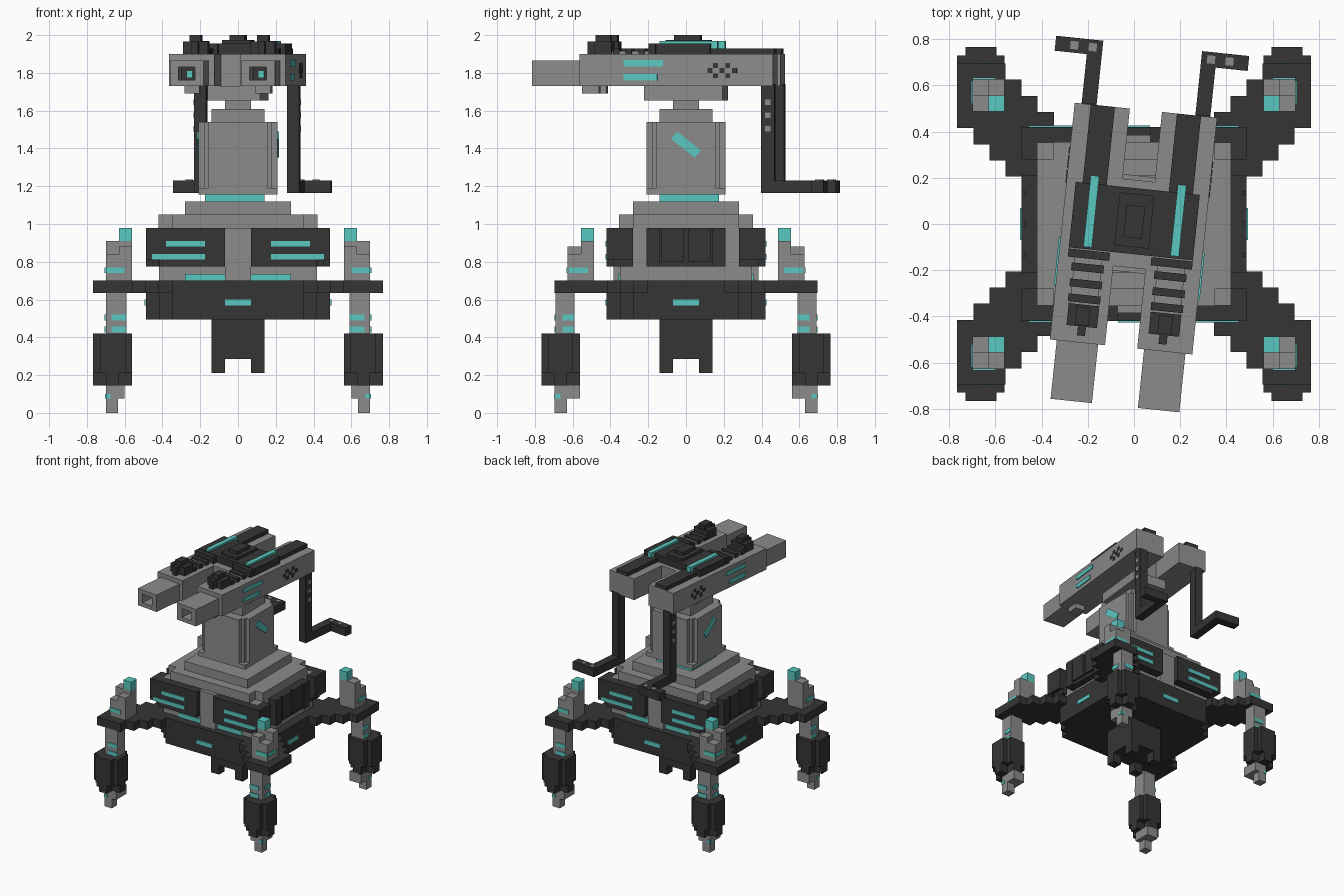
import bpy, bmesh, math
from mathutils import Matrix, Vector


def material(name, col):
    m = bpy.data.materials.new(name)
    m.diffuse_color = (*col, 1)
    return m


GRAY = material("mid gray", (0.26, 0.26, 0.26))
DARK = material("charcoal", (0.036, 0.036, 0.036))
TEAL = material("teal glow", (0.10, 0.58, 0.53))
TURN = Matrix.Rotation(math.radians(-6), 4, 'Z')   # guns are turned slightly
NONE = Matrix.Identity(4)


def blocks(name, mat, boxes, mx=False, my=False, frame=NONE):
    """One object from boxes (x0,x1,y0,y1,z0,z1), optionally mirrored in x / y."""
    bm = bmesh.new()
    for sx in ((1, -1) if mx else (1,)):
        for sy in ((1, -1) if my else (1,)):
            for x0, x1, y0, y1, z0, z1 in boxes:
                c = Vector((sx * (x0 + x1) / 2, sy * (y0 + y1) / 2, (z0 + z1) / 2))
                s = Matrix.Diagonal((x1 - x0, y1 - y0, z1 - z0, 1))
                bmesh.ops.create_cube(bm, size=1, matrix=frame @ Matrix.Translation(c) @ s)
    me = bpy.data.meshes.new(name)
    bm.to_mesh(me)
    bm.free()
    me.materials.append(mat)
    ob = bpy.data.objects.new(name, me)
    bpy.context.collection.objects.link(ob)
    return ob


# ---- legs (four, mirrored) ----
M = dict(mx=True, my=True)
blocks("foot", GRAY, [(.635, .70, .63, .695, 0, .15), (.60, .70, .56, .695, .075, .15)], **M)
blocks("foot_light", TEAL, [(.675, .70, .695, .70, .075, .10),
                            (.70, .705, .665, .69, .075, .10)], **M)
blocks("shin", DARK, [(.56, .767, .60, .73, .21, .42), (.595, .73, .56, .765, .21, .42),
                      (.56, .767, .63, .70, .145, .21), (.63, .70, .56, .765, .145, .21)], **M)
blocks("thigh", GRAY, [(.59, .70, .59, .69, .42, .635)], **M)
bands = []
for z in (.425, .49):
    bands += [(.59, .67, .69, .697, z, z + .032), (.70, .707, .59, .655, z, z + .032)]
blocks("thigh_light", TEAL, bands, **M)
blocks("hip_post", GRAY, [(.56, .70, .487, .627, .70, .84), (.56, .70, .487, .557, .84, .91),
                          (.56, .63, .487, .627, .84, .88)], **M)
blocks("hip_light", TEAL, [(.60, .70, .627, .633, .74, .77), (.70, .706, .52, .62, .74, .77)], **M)
blocks("hip_beacon", TEAL, [(.56, .63, .487, .557, .91, .98)], **M)

# diagonal stepped arms: rows of 0.07 running from hip to body
rows = [(.556, .767), (.487, .767), (.417, .767), (.347, .767),
        (.28, .695), (.28, .625), (.28, .556)]
arm = []
for i, (x0, x1) in enumerate(rows):
    top = .695 - i * .07
    arm.append((x0, x1, top - .07, top, .635, .70))
blocks("leg_arm", DARK, arm, **M)

# ---- base ----
blocks("base_slab", DARK, [(-.487, .487, -.28, .28, .495, .70),
                           (-.417, .417, -.35, .35, .495, .70),
                           (-.35, .35, -.42, .42, .495, .70)])
blocks("base_light_front", TEAL, [(-.07, .07, .42, .427, .568, .60)], my=True)
blocks("base_light_side", TEAL, [(.487, .494, -.07, .07, .568, .60)], mx=True)
blocks("under_column", DARK, [(-.14, .14, -.14, .14, .285, .495)])
blocks("under_column_foot", DARK, [(.07, .14, .07, .14, .21, .285)], **M)

# ---- body ----
blocks("body_core", GRAY, [(-.417, .417, -.35, .35, .70, .98),
                           (-.07, .07, -.385, .385, .70, .98)])
blocks("body_panel", DARK, [(.07, .487, .28, .42, .81, .98), (.07, .417, .28, .42, .775, .81),
                            (.42, .455, .28, .385, .775, .81)], **M)
blocks("body_panel_light", TEAL, [(.175, .38, .42, .427, .88, .91),
                                  (.175, .455, .42, .427, .812, .842)], **M)
blocks("body_foot_light", TEAL, [(.07, .28, .35, .358, .70, .735)], **M)
blocks("side_panel", DARK, [(.417, .47, -.21, .21, .775, .98)], mx=True)
blocks("side_panel_rib", DARK, [(.47, .487, .14, .21, .775, .98), (.47, .487, .01, .13, .80, .98)], **M)
blocks("roof", GRAY, [(-.42, .42, -.28, .28, .98, 1.05), (-.35, .35, -.355, .355, .98, 1.05),
                      (-.28, .28, -.28, .28, 1.05, 1.12)])

# ---- torso ----
blocks("torso_light_ring", TEAL, [(-.175, .14, -.14, .175, 1.12, 1.155)])
blocks("torso", GRAY, [(-.21, .21, -.155, .155, 1.155, 1.54), (-.155, .155, -.21, .21, 1.155, 1.54),
                       (-.18, .18, -.18, .18, 1.155, 1.54), (-.14, .14, -.14, .14, 1.54, 1.61),
                       (-.07, .07, -.07, .07, 1.61, 1.66)])
blocks("torso_corner", GRAY, [(.14, .21, .14, .21, 1.155, 1.19)], **M)
for side in (-1, 1):
    tilt = Matrix.Translation((side * .213, 0, 1.42)) @ Matrix.Rotation(math.radians(-38), 4, 'X')
    blocks("torso_slash_light", TEAL, [(-.004, .004, -.08, .08, -.025, .025)], frame=tilt)

# ---- twin guns, in a turned frame ----
G = dict(mx=True, frame=TURN)
blocks("gun_bracket", GRAY, [(-.14, .14, -.21, .21, 1.655, 1.73),
                             (-.075, .075, -.19, .19, 1.73, 1.90)], frame=TURN)
blocks("gun_body", GRAY, [(.07, .31, -.535, .495, 1.73, 1.90), (.15, .23, -.53, -.44, 1.69, 1.73)], **G)
blocks("barrel", GRAY, [(.10, .145, -.79, -.535, 1.73, 1.865), (.235, .28, -.79, -.535, 1.73, 1.865),
                        (.145, .235, -.79, -.535, 1.73, 1.763), (.145, .235, -.79, -.535, 1.832, 1.865)], **G)
blocks("barrel_core", DARK, [(.145, .235, -.62, -.54, 1.763, 1.832)], **G)
blocks("barrel_core_light", TEAL, [(.175, .205, -.627, -.62, 1.775, 1.81)], **G)
blocks("gun_side_light", TEAL, [(.31, .317, -.30, -.09, 1.835, 1.868),
                                (.31, .317, -.30, -.12, 1.76, 1.793)], **G)
blocks("gun_vent", DARK, [(.31, .314, y - .013, y + .013, z - .013, z + .013) for y, z in
                          ((.16, 1.812), (.19, 1.84), (.19, 1.785), (.225, 1.812),
                           (.255, 1.84), (.255, 1.785), (.29, 1.812))], **G)

# top rails, bridge and sights
blocks("gun_rail", DARK, [(.135, .24, -.12, .495, 1.90, 1.93)], **G)
blocks("bridge", DARK, [(-.27, .27, -.13, .155, 1.90, 1.955)], frame=TURN)
blocks("bridge_cap", DARK, [(-.075, .075, -.10, .13, 1.955, 1.975),
                            (-.04, .04, -.06, .08, 1.975, 2.0)], frame=TURN)
blocks("bridge_light", TEAL, [(.171, .208, -.12, .19, 1.93, 1.97)], **G)
blocks("sight_bed", GRAY, [(.12, .24, -.38, -.13, 1.90, 1.915)], **G)
blocks("sight_bar", DARK, [(.09, .27, -.17, -.135, 1.90, 1.955)] +
       [(.11, .25, y - .017, y + .017, 1.90, 1.93) for y in (-.21, -.28, -.345)], **G)
blocks("front_sight", DARK, [(.112, .245, -.465, -.37, 1.90, 1.965), (.15, .21, -.46, -.38, 1.965, 2.0),
                             (.16, .195, -.505, -.465, 1.90, 1.965)], **G)

# rear hanging arms with bent ends
blocks("rear_arm", DARK, [(.215, .28, .43, .50, 1.165, 1.74), (.215, .28, .43, .775, 1.165, 1.23),
                          (.28, .42, .71, .775, 1.165, 1.23)], **G)
blocks("rear_arm_stud", GRAY, [(.28, .285, .45, .48, z, z + .03) for z in (1.49, 1.56, 1.63)] +
       [(x, x + .035, .725, .76, 1.23, 1.235) for x in (.24, .32)], **G)
